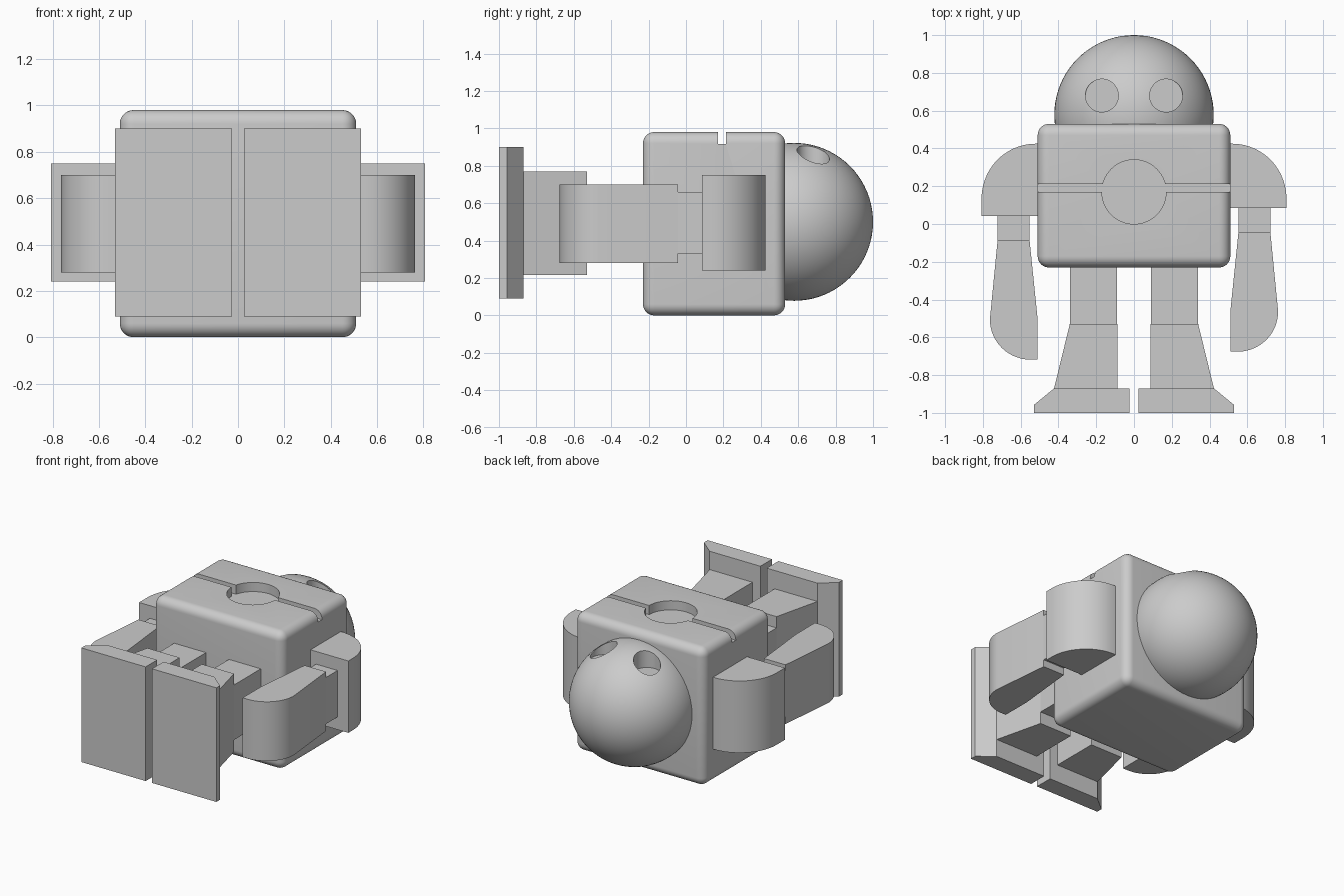
import bpy, bmesh
from math import radians, cos, sin, pi
from mathutils import Matrix

if "Cube" in bpy.data.objects:
    bpy.data.objects.remove(bpy.data.objects["Cube"])

grey = bpy.data.materials.new("plain_grey")
grey.use_nodes = True
colour = (0.6, 0.6, 0.6, 1)
grey.diffuse_color = colour
grey.node_tree.nodes["Principled BSDF"].inputs["Base Color"].default_value = colour


def make(name, bm):
    bmesh.ops.recalc_face_normals(bm, faces=bm.faces)
    mesh = bpy.data.meshes.new(name)
    bm.to_mesh(mesh)
    bm.free()
    mesh.materials.append(grey)
    ob = bpy.data.objects.new(name, mesh)
    bpy.context.collection.objects.link(ob)
    return ob


def activate(ob):
    bpy.ops.object.select_all(action='DESELECT')
    ob.select_set(True)
    bpy.context.view_layer.objects.active = ob


def smooth(ob):
    activate(ob)
    bpy.ops.object.shade_smooth_by_angle(angle=radians(30))


def prism(name, outline, z0, z1, side=1):
    """Extrude an outline in the ground plane upwards."""
    bm = bmesh.new()
    face = bm.faces.new([bm.verts.new((side * x, y, z0)) for x, y in outline])
    top = bmesh.ops.extrude_face_region(bm, geom=[face])["geom"]
    bmesh.ops.translate(bm, vec=(0, 0, z1 - z0),
                        verts=[v for v in top if isinstance(v, bmesh.types.BMVert)])
    return make(name, bm)


def rect(x0, x1, y0, y1):
    return [(x0, y0), (x1, y0), (x1, y1), (x0, y1)]


def arc(cx, cy, rx, ry, start, end, steps=20):
    angles = [radians(start + (end - start) * i / steps) for i in range(steps + 1)]
    return [(cx + rx * cos(a), cy + ry * sin(a)) for a in angles]


def disc(cx, cy, r, n=64):
    return arc(cx, cy, r, r, 0, 360, n)[:-1]


def cut(ob, cutter):
    mod = ob.modifiers.new("cut", 'BOOLEAN')
    mod.operation = 'DIFFERENCE'
    mod.solver = 'EXACT'
    mod.object = cutter
    cutter.hide_render = True
    activate(ob)
    bpy.ops.object.modifier_apply(modifier=mod.name)
    bpy.data.objects.remove(cutter)


# Body: rounded box with a round recess and a groove across the chest
body = prism("body", rect(-0.51, 0.51, -0.23, 0.53), 0, 0.98)
bevel = body.modifiers.new("round", 'BEVEL')
bevel.width = 0.06
bevel.segments = 8
activate(body)
bpy.ops.object.modifier_apply(modifier=bevel.name)
cut(body, prism("groove_cutter", rect(-0.7, 0.7, 0.17, 0.213), 0.915, 1.1))
cut(body, prism("chest_cutter", disc(0, 0.17, 0.17), 0.915, 1.1))
smooth(body)

# Head: dome sunk into the body, with two round eye sockets
bm = bmesh.new()
bmesh.ops.create_uvsphere(bm, u_segments=64, v_segments=40, radius=0.422,
                          matrix=Matrix.Translation((0, 0.578, 0.5)) @ Matrix.Rotation(pi / 2, 4, 'X'))
cap = bmesh.ops.bisect_plane(bm, geom=bm.verts[:] + bm.edges[:] + bm.faces[:],
                             plane_co=(0, 0.5, 0), plane_no=(0, -1, 0), clear_outer=True)
rim = [e for e in cap["geom_cut"] if isinstance(e, bmesh.types.BMEdge)]
bmesh.ops.contextual_create(bm, geom=rim)
head = make("head", bm)
for side in (-1, 1):
    cut(head, prism("eye_cutter", disc(0.17, 0.68, 0.087), 0.785, 1.1, side))
smooth(head)

# Arms and legs; the right arm hangs a little lower
for side, label, drop in ((1, "left", 0), (-1, "right", 0.042)):
    shoulder = arc(0.52, 0.135, 0.287, 0.29, 0, 90)
    shoulder += [(0.5, 0.425), (0.5, 0.085 - drop), (0.807, 0.085 - drop)]
    smooth(prism(label + "_shoulder", shoulder, 0.24, 0.75, side))

    prism(label + "_upper_arm", rect(0.553, 0.722, -0.043 - drop, 0.085 - drop),
          0.33, 0.66, side)

    forearm = arc(0.548, -0.463, 0.215, 0.213, 0, -90)
    forearm += [(0.51, -0.676), (0.51, -0.463), (0.553, -0.043), (0.722, -0.043)]
    forearm = [(x, y - drop) for x, y in forearm]
    smooth(prism(label + "_forearm", forearm, 0.28, 0.7, side))

    prism(label + "_thigh", rect(0.09, 0.34, -0.53, -0.22), 0.3, 0.69, side)
    prism(label + "_shin", [(0.087, -0.53), (0.34, -0.53), (0.423, -0.87), (0.087, -0.87)],
          0.215, 0.77, side)
    prism(label + "_foot", [(0.025, -1), (0.53, -1), (0.53, -0.958), (0.423, -0.87),
                            (0.025, -0.87)], 0.09, 0.9, side)
